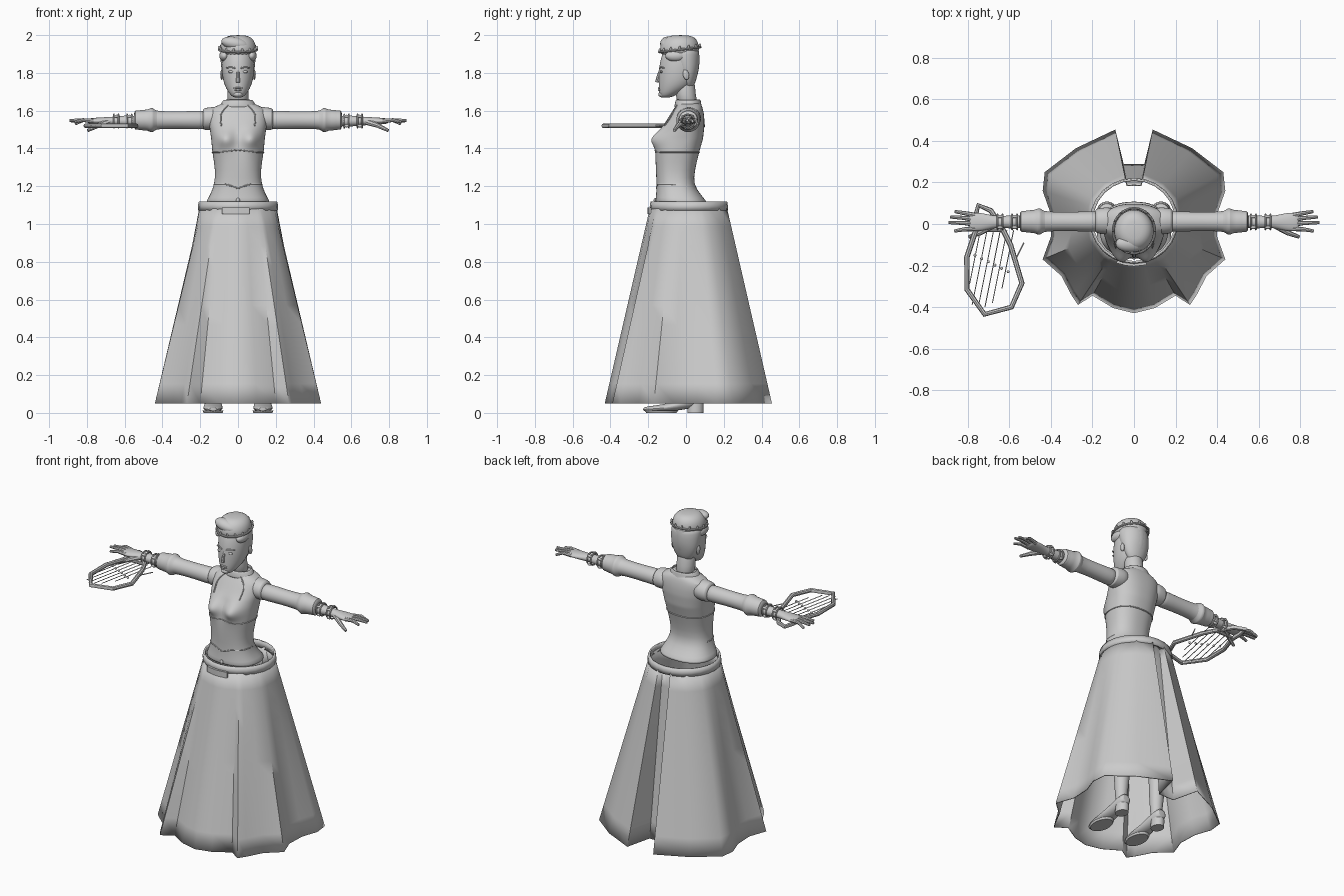
import bpy, bmesh, math

cube = bpy.data.objects.get("Cube")
if cube:
    bpy.data.objects.remove(cube)

grey = bpy.data.materials.new("plain grey")
grey.use_nodes = True
grey.diffuse_color = (0.6, 0.6, 0.6, 1)
grey.node_tree.nodes["Principled BSDF"].inputs["Base Color"].default_value = (0.6, 0.6, 0.6, 1)


def finish(ob, angle=40):
    bpy.ops.object.select_all(action="DESELECT")
    ob.select_set(True)
    bpy.context.view_layer.objects.active = ob
    if ob.type == "CURVE":
        bpy.ops.object.convert(target="MESH")
        ob = bpy.context.object
    ob.data.materials.clear()
    ob.data.materials.append(grey)
    bpy.ops.object.shade_smooth_by_angle(angle=math.radians(angle))
    return ob


def loft(name, rings, caps=True, subdivide=0, thick=0, angle=40):
    """Skin a list of closed rings of points."""
    bm = bmesh.new()
    loops = [[bm.verts.new(p) for p in ring] for ring in rings]
    n = len(loops[0])
    for a, b in zip(loops, loops[1:]):
        for i in range(n):
            bm.faces.new((a[i], a[(i + 1) % n], b[(i + 1) % n], b[i]))
    if caps:
        bm.faces.new(loops[0])
        bm.faces.new(loops[-1])
    bmesh.ops.recalc_face_normals(bm, faces=bm.faces)
    mesh = bpy.data.meshes.new(name)
    bm.to_mesh(mesh)
    bm.free()
    ob = bpy.data.objects.new(name, mesh)
    bpy.context.collection.objects.link(ob)
    if thick:
        ob.modifiers.new("thickness", "SOLIDIFY").thickness = thick
    if subdivide:
        ob.modifiers.new("smooth", "SUBSURF").levels = subdivide
        ob.modifiers["smooth"].render_levels = subdivide
    return finish(ob, angle)


def oval(t, a, b, ra, rb, axis="z", n=24, power=1.0):
    pts = []
    for i in range(n):
        w = 2 * math.pi * i / n
        c, s = math.cos(w), math.sin(w)
        p = a + ra * math.copysign(abs(c) ** power, c)
        q = b + rb * math.copysign(abs(s) ** power, s)
        pts.append((p, q, t) if axis == "z" else (t, p, q))
    return pts


def tube(name, rows, axis="z", sub=1, **kw):
    return loft(name, [oval(*r, axis=axis) for r in rows], subdivide=sub, **kw)


def pipe(name, pts, r, cyclic=False, taper=1.0, smooth=False):
    cu = bpy.data.curves.new(name, "CURVE")
    cu.dimensions = "3D"
    cu.bevel_depth, cu.bevel_resolution, cu.use_fill_caps = r, 2, True
    sp = cu.splines.new("NURBS" if smooth else "POLY")
    sp.points.add(len(pts) - 1)
    for i, p in enumerate(pts):
        sp.points[i].co = (*p, 1)
        sp.points[i].radius = 1 + (taper - 1) * i / (len(pts) - 1)
    sp.use_cyclic_u = cyclic
    if smooth:
        sp.use_endpoint_u, sp.order_u = True, 3
    ob = bpy.data.objects.new(name, cu)
    bpy.context.collection.objects.link(ob)
    return finish(ob)


def ball(name, loc, size, rot=(0, 0, 0)):
    bpy.ops.mesh.primitive_uv_sphere_add(segments=20, ring_count=12, location=loc, rotation=rot)
    ob = bpy.context.object
    ob.name, ob.scale = name, size
    return finish(ob)


# torso: height, half width, front, back; the bust is a smooth swelling of the front
BODY = [(1.105, .172, -.165, .118), (1.12, .168, -.162, .108), (1.16, .145, -.158, .075), (1.21, .125, -.155, .04),
        (1.28, .119, -.16, .045), (1.38, .136, -.16, .07), (1.45, .142, -.142, .09),
        (1.52, .152, -.12, .098), (1.57, .155, -.09, .097), (1.61, .15, -.065, .09),
        (1.63, .1, -.05, .082), (1.65, .06, -.045, .068)]


def body_ring(z):
    for lo, hi in zip(BODY, BODY[1:]):
        if lo[0] <= z <= hi[0]:
            k = (z - lo[0]) / (hi[0] - lo[0])
            w, f, b = (lo[i] + k * (hi[i] - lo[i]) for i in (1, 2, 3))
            ring = oval(z, 0, (f + b) / 2, w, (b - f) / 2, n=48, power=.85)
            return [(x, y - .052 * math.exp(-((abs(x) - .068) / .05) ** 2 - ((z - 1.45) / .05) ** 2) * (y < 0), z)
                    for x, y, z in ring]


heights = sorted({r[0] for r in BODY} | {1.4, 1.42, 1.435, 1.465, 1.48, 1.5, 1.54})
loft("torso", [body_ring(z) for z in heights], subdivide=1)
pipe("waist_seam", [(x, y, z - .022 * max(0, 1 - abs(x) / .06) * (y < 0)) for x, y, z in body_ring(1.21)], .0045, True)
pipe("under_bust_seam", [(x, y, z + .012 * max(0, 1 - abs(x) / .1) * (y < 0)) for x, y, z in body_ring(1.38)], .0035, True)
ball("navel_clasp", (0, -.163, 1.125), (.01, .008, .014))

# collar and neck
tube("neck", [(1.62, 0, .012, .062, .06), (1.68, 0, -.002, .053, .05), (1.79, 0, -.01, .058, .06)])
tube("collar", [(1.618, 0, .012, .105, .075), (1.635, 0, .01, .09, .07), (1.66, 0, .012, .078, .067)],
     caps=False, thick=.008)

# head and face
tube("head", [(1.668, 0, -.108, .02, .022), (1.682, 0, -.097, .04, .045), (1.72, 0, -.06, .066, .085),
              (1.76, 0, -.045, .08, .1), (1.82, 0, -.037, .088, .108), (1.88, 0, -.03, .088, .104),
              (1.94, 0, -.022, .08, .09), (1.965, 0, -.02, .05, .055)])
pipe("nose", [(0, -.137, 1.81), (0, -.148, 1.775), (0, -.153, 1.75)], .008, taper=1.3)
ball("upper_lip", (0, -.142, 1.72), (.024, .007, .005))
ball("lower_lip", (0, -.14, 1.71), (.02, .008, .006))
ball("chin", (0, -.125, 1.686), (.025, .022, .016))

# hair
tube("back_hair", [(1.71, 0, .01, .04, .025), (1.76, 0, .012, .07, .042), (1.8, 0, .01, .085, .054),
                   (1.84, 0, .002, .092, .07), (1.9, 0, -.01, .095, .082), (1.94, 0, -.02, .09, .085)])
tube("crown_hair", [(1.885, 0, -.035, .092, .1), (1.92, 0, -.035, .098, .106), (1.96, 0, -.032, .093, .1),
                    (1.988, 0, -.03, .072, .078), (2.0, 0, -.03, .04, .045)])
ball("front_curl", (-.015, -.095, 1.955), (.075, .042, .035), (0, .2, 0))
BAND = [(x, y, 1.91 + .12 * (y + .14)) for x, y, _ in oval(0, 0, -.033, .101, .109, n=28)]
pipe("tiara", BAND, .006, True)
for i, (x, y, z) in enumerate(BAND):
    if i % 2 == 0:
        ball("tiara_point", (x, y, z + .008), (.006, .006, .012))

# skirt: hem outline of the left half, mirrored; the back has a deep pleat
HALF = [(0, -.43), (.1, -.405), (.2, -.345), (.27, -.39), (.3, -.345), (.35, -.25), (.44, -.17),
        (.4, -.06), (.405, .06), (.44, .16), (.43, .25), (.28, .365), (.09, .455), (.05, .29), (0, .29)]
HEM = HALF + [(-x, y) for x, y in HALF[-2:0:-1]]


def skirt_ring(k):
    ring = []
    for x, y in HEM:
        w = math.atan2(x, y - .015)
        r = .175 if abs(x) < .06 and y > 0 else .205
        ring.append(((1 - k) * r * math.sin(w) + k * x, (1 - k) * (.015 + r * math.cos(w)) + k * y, 1.09 - 1.04 * k))
    return ring


loft("skirt", [skirt_ring(k / 10) for k in range(11)], caps=False, thick=.006, angle=50)
tube("waistband", [(1.072, 0, .015, .212, .206), (1.095, 0, .015, .213, .207), (1.12, 0, .015, .207, .203)],
     caps=False, thick=.01, sub=0)
loft("front_buckle", [[(x, y, z) for x, y, z in
                       [(-.085, -.188, z), (-.04, -.2, z), (0, -.204, z), (.06, -.197, z),
                        (.06, -.185, z), (0, -.19, z), (-.04, -.187, z), (-.085, -.176, z)]]
                      for z in (1.052, 1.088)])

for s in (1, -1):
    side = "left_" if s > 0 else "right_"

    # shoulder and neckline
    tube(side + "shoulder", [(s * x, .015, 1.555 + dz, ry, rz) for x, dz, ry, rz in
                             [(.08, .005, .065, .06), (.14, .004, .066, .062), (.182, 0, .06, .058), (.188, 0, .05, .05)]], "x")
    line = [(.05, 1.63), (.085, 1.6), (.095, 1.56), (.088, 1.52)]
    pipe(side + "neckline", [(s * x, min(body_ring(z), key=lambda p: abs(p[0] - x) + p[1] * .5)[1], z)
                             for x, z in line], .004, smooth=True)

    # face sides
    ball(side + "eye", (s * .036, -.13, 1.806), (.016, .008, .007))
    pipe(side + "brow", [(s * .014, -.14, 1.825), (s * .038, -.136, 1.833), (s * .062, -.117, 1.826)], .004, smooth=True)
    ball(side + "ear", (s * .086, .0, 1.79), (.008, .016, .027), (.2, 0, 0))
    ball(side + "side_hair", (s * .072, -.055, 1.89), (.027, .055, .03))

    # sleeve with gathered puff, then forearm
    sleeve = [(.16, .048), (.2, .05), (.3, .046), (.39, .047), (.435, .049), (.448, .063), (.462, .066),
              (.478, .055), (.51, .055), (.53, .05), (.545, .053), (.552, .035)]
    tube(side + "sleeve", [(s * x, .012, 1.55, r, r) for x, r in sleeve], "x")
    tube(side + "forearm", [(s * x, .01, 1.545, ry, rz) for x, ry, rz in
                            [(.53, .036, .034), (.6, .031, .029), (.66, .027, .023), (.7, .036, .021),
                             (.75, .046, .018), (.785, .044, .015), (.795, .04, .011)]], "x")
    for x in (.575, .645):
        for dx in (-.012, .012):
            pipe(side + "bracelet", oval(s * (x + dx), .01, 1.545, .036, .035, axis="x"), .0045, True)
        for i in range(4):
            w = math.radians(45 + 90 * i)
            ball(side + "bracelet_stud", (s * x, .01 + .037 * math.cos(w), 1.545 + .036 * math.sin(w)), (.014, .008, .008))

    # fingers: root y, tip x, tip y, tip z
    for y0, x, y, z in [(.042, .862, .06, 1.53), (.021, .885, .034, 1.545), (-.001, .893, .007, 1.548), (-.022, .865, -.034, 1.54)]:
        pipe(side + "finger", [(s * .765, y0, 1.545), (s * .82, (y0 + y) / 2 + .002, 1.55), (s * x, y, z)], .0125, taper=.6)
    pipe(side + "thumb", [(s * .685, -.008, 1.54), (s * .74, -.042, 1.522), (s * .795, -.062, 1.495)], .017, taper=.5)

    # leg and heeled shoe
    tube(side + "leg", [(z, s * .13, y, r, r) for z, y, r in
                        [(.04, .045, .033), (.12, .04, .034), (.3, .05, .052), (.5, .06, .05), (.6, .06, .05)]])
    shoe = [(-.23, .018, .018, .01), (-.19, .044, .021, .016), (-.12, .056, .025, .02),
            (-.05, .047, .038, .027), (.02, .042, .06, .038), (.08, .038, .075, .036), (.095, .025, .08, .025)]
    loft(side + "shoe", [[(s * (.132 + p), y, q) for _, p, q in oval(0, 0, cz, rx, rz, axis="x", n=16)]
                         for y, rx, cz, rz in shoe], subdivide=1)
    tube(side + "heel", [(0, s * .132, .05, .036, .042), (.05, s * .132, .052, .036, .042)], sub=0)
    tube(side + "sole", [(0, s * .132, -.13, .05, .08), (.012, s * .132, -.13, .055, .088)], sub=0)

# lyre lying flat under the right hand
Z = 1.52
FRAME = [(-.69, .065), (-.75, .09), (-.765, .03), (-.765, -.04), (-.805, -.16), (-.805, -.315), (-.72, -.435),
         (-.59, -.4), (-.54, -.285), (-.595, -.1), (-.635, -.02)]
pipe("lyre_frame", [(x, y, Z) for x, y in FRAME], .013, True)
pipe("lyre_crossbar", [(-.77, -.03, Z), (-.63, -.03, Z)], .009)
for i in range(6):
    x = -.74 + .032 * i
    end = [-.29, -.39, -.41, -.4, -.38, -.31][i]
    pipe("lyre_string", [(x, -.03, Z), (x + .2 * (end + .03), end, Z)], .0022)
    ball("lyre_bead", (x - .026, -.15 - .016 * i, Z), (.007, .007, .007))
pipe("lyre_peg", [(-.53, -.09, Z), (-.575, -.18, Z)], .003)
